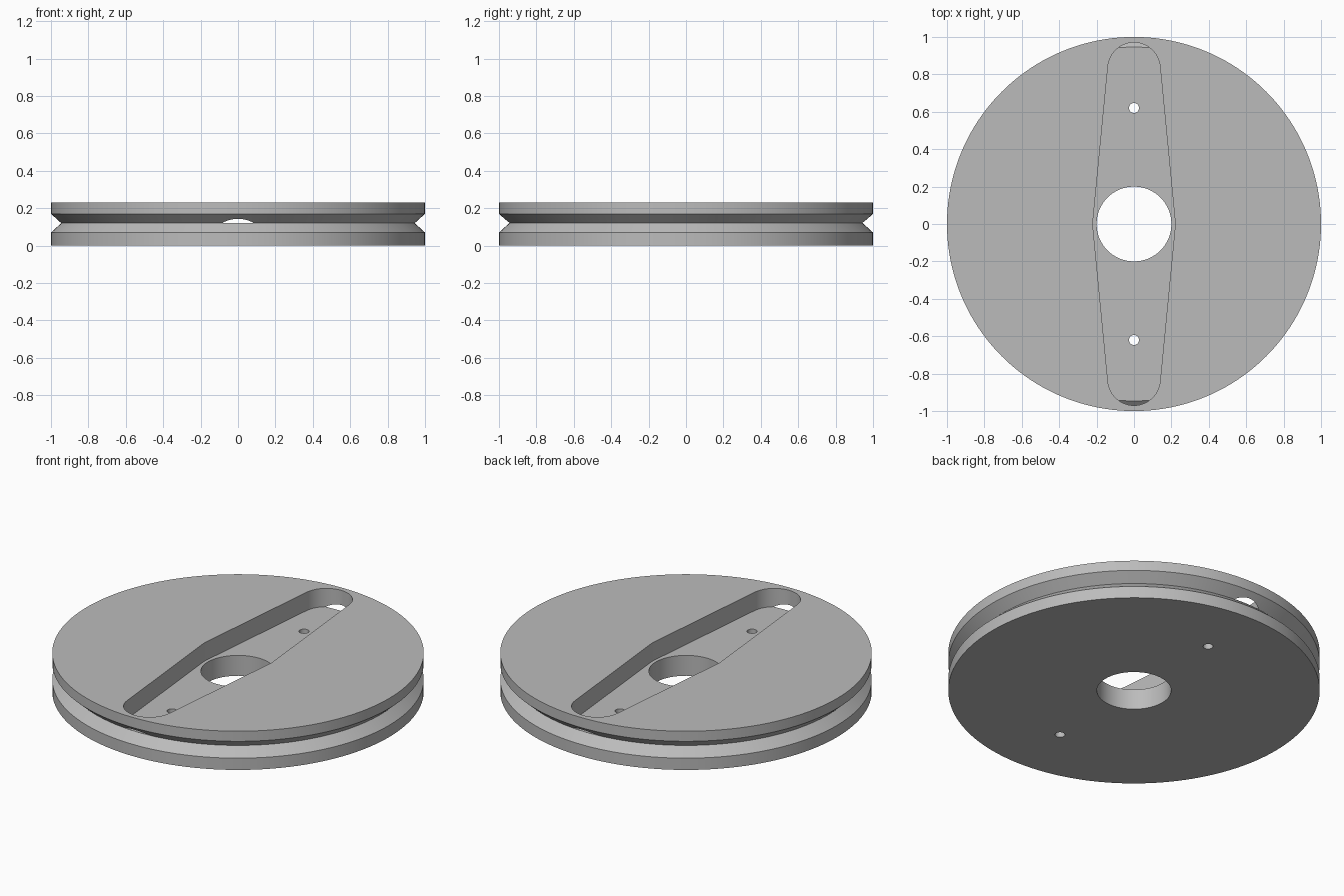
import bpy, bmesh, math

cube = bpy.data.objects.get("Cube")
if cube:
    bpy.data.objects.remove(cube, do_unlink=True)

HEIGHT = 0.23
GROOVE_Z = 0.12
FLOOR_Z = 0.121

grey = bpy.data.materials.new("plain_grey")
grey.use_nodes = True
colour = (0.5, 0.5, 0.5, 1)
grey.diffuse_color = colour
grey.node_tree.nodes["Principled BSDF"].inputs["Base Color"].default_value = colour


def make_object(name, bm):
    bmesh.ops.recalc_face_normals(bm, faces=bm.faces)
    mesh = bpy.data.meshes.new(name)
    bm.to_mesh(mesh)
    bm.free()
    obj = bpy.data.objects.new(name, mesh)
    bpy.context.collection.objects.link(obj)
    mesh.materials.append(grey)
    return obj


def lathe(name, profile, segments):
    """Closed solid from (radius, z) points, bottom to top."""
    bm = bmesh.new()
    rings = []
    for r, z in profile:
        angles = [math.tau * i / segments for i in range(segments)]
        rings.append([bm.verts.new((r * math.cos(a), r * math.sin(a), z)) for a in angles])
    for low, high in zip(rings, rings[1:]):
        for i in range(segments):
            j = (i + 1) % segments
            bm.faces.new((low[i], low[j], high[j], high[i]))
    bm.faces.new(rings[0])
    bm.faces.new(rings[-1])
    return make_object(name, bm)


def prism(name, outline, bottom, top):
    bm = bmesh.new()
    face = bm.faces.new([bm.verts.new((x, y, bottom)) for x, y in outline])
    extruded = bmesh.ops.extrude_face_region(bm, geom=[face])["geom"]
    verts = [v for v in extruded if isinstance(v, bmesh.types.BMVert)]
    bmesh.ops.translate(bm, verts=verts, vec=(0, 0, top - bottom))
    return make_object(name, bm)


def arc(cy, r, start, end, steps):
    angles = [start + (end - start) * i / steps for i in range(steps + 1)]
    return [(r * math.cos(a), cy + r * math.sin(a)) for a in angles]


def cut(target, cutter):
    cutter.hide_render = True
    mod = target.modifiers.new("cut", "BOOLEAN")
    mod.operation = "DIFFERENCE"
    mod.solver = "EXACT"
    mod.object = cutter
    bpy.context.view_layer.objects.active = target
    bpy.ops.object.modifier_apply(modifier=mod.name)
    bpy.data.objects.remove(cutter, do_unlink=True)


# Disc with a V groove around its rim
wheel = lathe("grooved_wheel", [(1, 0), (1, 0.07), (0.945, GROOVE_Z), (1, 0.17), (1, HEIGHT)], 160)

# Tapered pocket: wide round hub joined to two narrower round ends
hub_r, end_r, end_y = 0.22, 0.14, 0.83
lean = math.asin((hub_r - end_r) / end_y)
outline = (arc(0, hub_r, -lean, lean, 6)
           + arc(end_y, end_r, lean, math.pi - lean, 32)
           + arc(0, hub_r, math.pi - lean, math.pi + lean, 6)
           + arc(-end_y, end_r, math.pi + lean, math.tau - lean, 32))
cut(wheel, prism("pocket_cutter", outline, FLOOR_Z, HEIGHT + 0.1))

# Centre bore and two small bolt holes
for name, y, r, n in (("bore", 0, 0.2, 64), ("back_hole", 0.62, 0.027, 24), ("front_hole", -0.62, 0.027, 24)):
    circle = arc(y, r, 0, math.tau, n)[:-1]
    cut(wheel, prism(name + "_cutter", circle, -0.1, HEIGHT + 0.1))

# Smooth curved walls, sharp edges
bpy.ops.object.select_all(action="DESELECT")
wheel.select_set(True)
bpy.context.view_layer.objects.active = wheel
bpy.ops.object.shade_smooth_by_angle(angle=math.radians(25))
